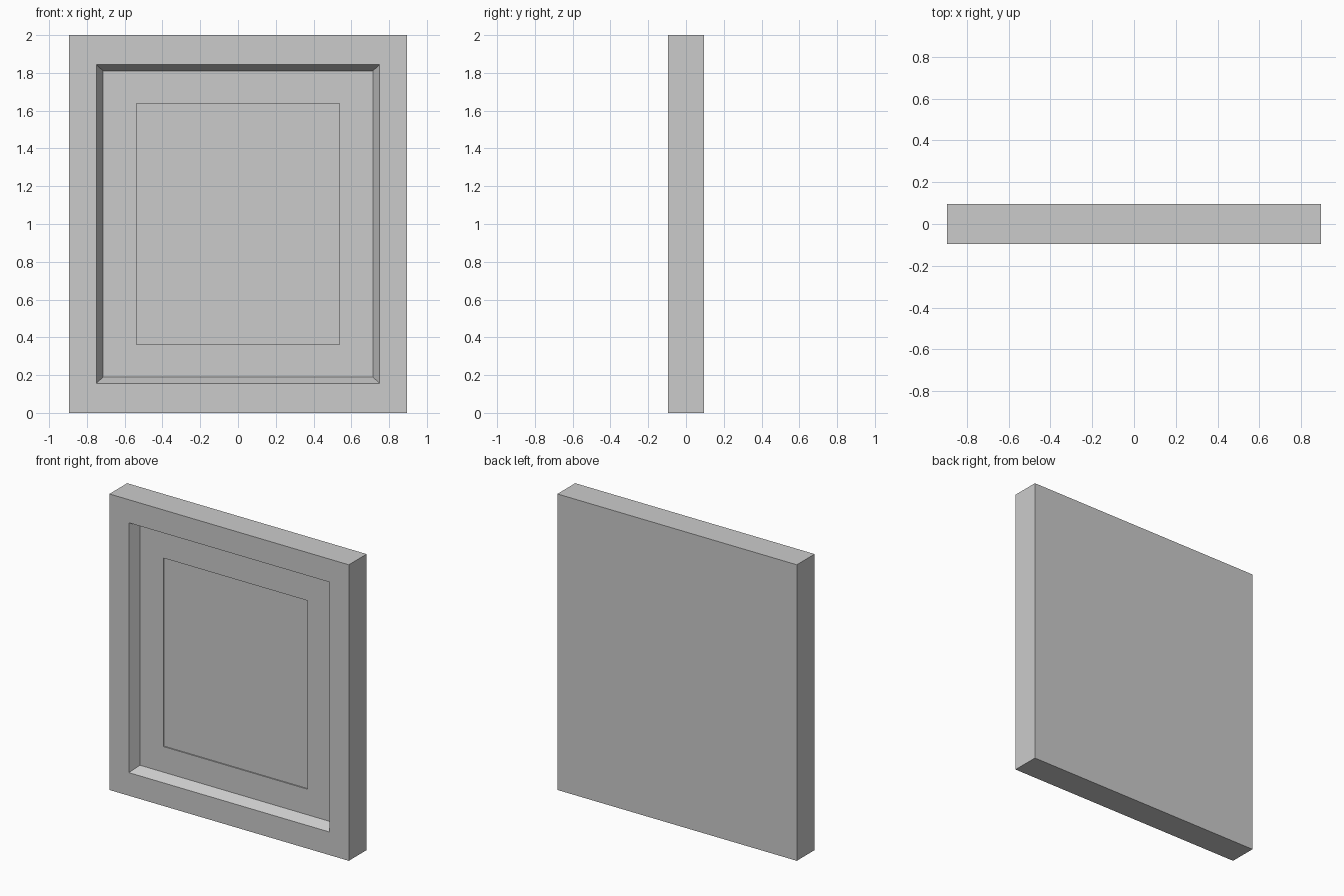
import bpy
import bmesh

if "Cube" in bpy.data.objects:
    bpy.data.objects.remove(bpy.data.objects["Cube"])

CENTER_Z = 1.0
FRONT, BACK = -0.095, 0.095
FLOOR = FRONT + 0.067

# Nested rectangles from back to panel centre: half width, half height, y
RINGS = [
    (0.895, 1.0, BACK),             # back outline
    (0.895, 1.0, FRONT),            # front outline
    (0.75, 0.844, FRONT),           # opening
    (0.714, 0.81, FLOOR),           # foot of the slanted recess wall
    (0.538, 0.637, FLOOR),          # edge of the shallow centre field
    (0.538, 0.637, FLOOR + 0.008),  # sunken centre field
]


def rectangle(bm, hw, hh, y):
    corners = ((-1, -1), (1, -1), (1, 1), (-1, 1))
    return [bm.verts.new((sx * hw, y, CENTER_Z + sz * hh)) for sx, sz in corners]


def nested_panel(name, rings):
    bm = bmesh.new()
    loops = [rectangle(bm, *r) for r in rings]
    for a, b in zip(loops, loops[1:]):
        for i in range(4):
            j = (i + 1) % 4
            bm.faces.new((a[i], a[j], b[j], b[i]))
    # Cap the back and the centre field
    bm.faces.new(loops[0])
    bm.faces.new(loops[-1])
    bmesh.ops.recalc_face_normals(bm, faces=bm.faces)
    mesh = bpy.data.meshes.new(name)
    bm.to_mesh(mesh)
    bm.free()
    obj = bpy.data.objects.new(name, mesh)
    bpy.context.collection.objects.link(obj)
    return obj


# Framed wall panel, flat shaded
nested_panel("framed_panel", RINGS)
